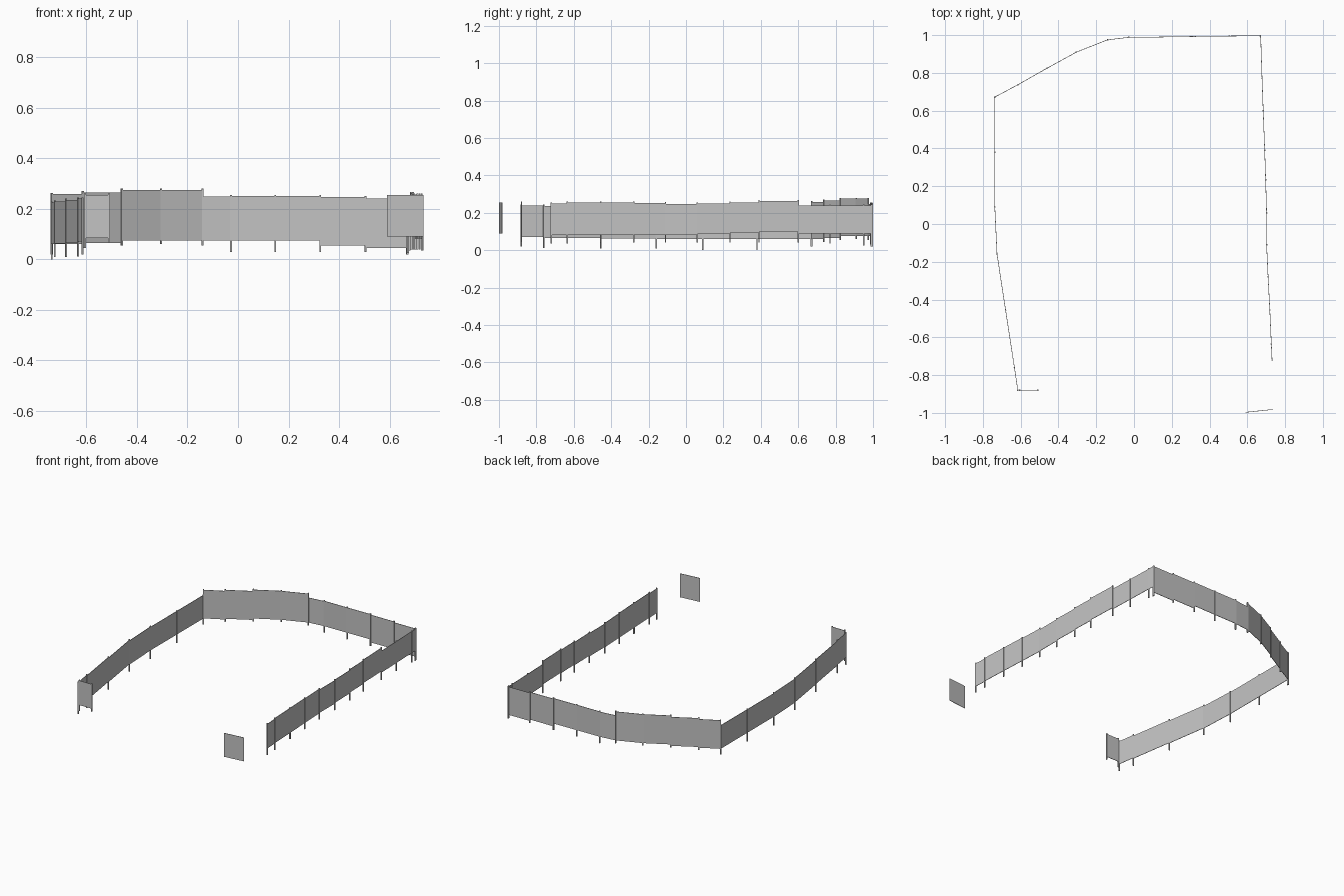
import bpy, bmesh, math
from mathutils import Matrix, Vector

THICK = 0.003   # panel thickness
POST = 0.007    # post width

grey = bpy.data.materials.new("fence grey")
grey.diffuse_color = (0.55, 0.55, 0.55, 1)


def add_box(bm, p, q, z0, z1, thick):
    """Upright box running from p to q in plan, between heights z0 and z1."""
    d = Vector((q[0] - p[0], q[1] - p[1]))
    mid = ((p[0] + q[0]) / 2, (p[1] + q[1]) / 2, (z0 + z1) / 2)
    m = (Matrix.Translation(mid) @ Matrix.Rotation(math.atan2(d.y, d.x), 4, 'Z')
         @ Matrix.Diagonal((d.length, thick, z1 - z0, 1)))
    bmesh.ops.create_cube(bm, size=1, matrix=m)


def finish(bm, name):
    me = bpy.data.meshes.new(name)
    bm.to_mesh(me)
    bm.free()
    me.materials.append(grey)
    ob = bpy.data.objects.new(name, me)
    bpy.context.collection.objects.link(ob)


def fence(name, stations, panels):
    """stations: (x, y, post foot); panels: (bottom, top) of each bay."""
    bm = bmesh.new()
    for a, b, (z0, z1) in zip(stations, stations[1:], panels):
        add_box(bm, a[:2], b[:2], z0, z1, THICK)
    finish(bm, name + "_panels")

    bm = bmesh.new()
    for i, (x, y, foot) in enumerate(stations):
        top = max(t for _, t in panels[max(0, i - 1):i + 1]) + 0.005
        j = min(i, len(stations) - 2)
        d = Vector((stations[j + 1][0] - stations[j][0],
                    stations[j + 1][1] - stations[j][1])).normalized() * POST / 2
        add_box(bm, (x - d.x, y - d.y), (x + d.x, y + d.y), foot, top, POST)
    finish(bm, name + "_posts")


# left side
fence("left_fence",
      [(-0.615, -0.88, 0.02), (-0.633, -0.76, 0.012), (-0.68, -0.455, 0.01),
       (-0.725, -0.16, 0.01), (-0.737, 0.09, 0.0), (-0.737, 0.38, 0.0),
       (-0.737, 0.67, 0.02)],
      [(0.07, 0.24), (0.065, 0.235), (0.062, 0.23), (0.06, 0.225),
       (0.06, 0.222), (0.06, 0.222)])

# back, with the bent left corner
fence("back_fence",
      [(-0.737, 0.672, 0.02), (-0.615, 0.737, 0.045), (-0.46, 0.825, 0.055),
       (-0.305, 0.91, 0.06), (-0.14, 0.975, 0.055), (-0.028, 0.988, 0.03),
       (0.147, 0.99, 0.03), (0.325, 0.993, 0.03), (0.505, 0.995, 0.03),
       (0.669, 0.997, 0.02)],
      [(0.06, 0.258), (0.065, 0.265), (0.075, 0.275), (0.075, 0.275),
       (0.075, 0.248), (0.075, 0.25), (0.075, 0.25), (0.055, 0.246),
       (0.045, 0.24)])

# right side
fence("right_fence",
      [(0.731, -0.72, 0.035), (0.727, -0.635, 0.035), (0.719, -0.455, 0.04),
       (0.71, -0.28, 0.04), (0.702, -0.11, 0.04), (0.702, 0.06, 0.04),
       (0.697, 0.235, 0.04), (0.692, 0.39, 0.04), (0.684, 0.60, 0.04),
       (0.678, 0.77, 0.035), (0.672, 0.95, 0.025), (0.67, 0.99, 0.02)],
      [(0.08, 0.25), (0.083, 0.255), (0.083, 0.255), (0.083, 0.252),
       (0.085, 0.246), (0.09, 0.25), (0.095, 0.256), (0.1, 0.262),
       (0.09, 0.24), (0.09, 0.24), (0.09, 0.24)])

# short return at the left end of the entrance
fence("entrance_return", [(-0.605, -0.88, 0.045), (-0.51, -0.88, 0.065)],
      [(0.085, 0.255)])

# free-standing panel in front of the opening
bm = bmesh.new()
add_box(bm, (0.59, -0.997), (0.733, -0.982), 0.09, 0.255, THICK)
finish(bm, "entrance_panel")
